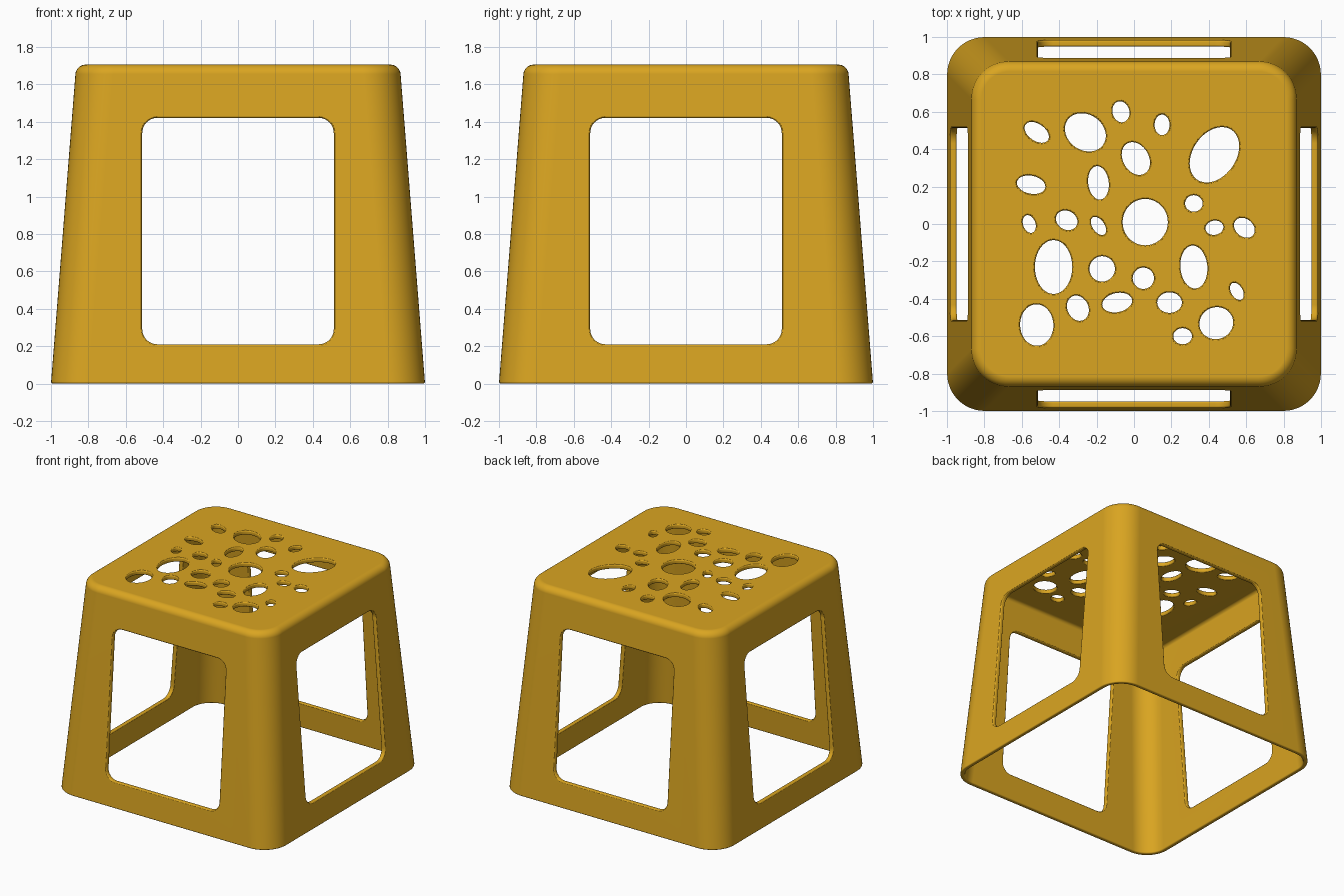
import bpy
import bmesh
from math import sin, cos, pi, radians
from mathutils import Matrix, Vector

cube = bpy.data.objects.get("Cube")
if cube:
    bpy.data.objects.remove(cube, do_unlink=True)

HEIGHT = 1.705
THICK = 0.035
TAPER = 0.079
CORNER = 0.2
EDGE = 0.01
FILLET = 0.05


def wall(z):
    """Half width of the outer wall at a height."""
    return 1 - TAPER * z


def rounded_rect(hx, hy, r, steps=12):
    """Outline of a rectangle with round corners."""
    points = []
    corners = ((1, 1), (-1, 1), (-1, -1), (1, -1))
    for quarter, (sx, sy) in enumerate(corners):
        for i in range(steps + 1):
            a = (quarter + i / steps) * pi / 2
            points.append((sx * (hx - r) + r * cos(a), sy * (hy - r) + r * sin(a)))
    return points


def loft(bm, rings):
    """Skin a row of equal rings and cap both ends."""
    loops = [[bm.verts.new(p) for p in ring] for ring in rings]
    for low, high in zip(loops, loops[1:]):
        for i in range(len(low)):
            j = (i + 1) % len(low)
            bm.faces.new((low[i], low[j], high[j], high[i]))
    bm.faces.new(loops[0])
    bm.faces.new(loops[-1])


def make_object(name, bm):
    bmesh.ops.recalc_face_normals(bm, faces=bm.faces[:])
    mesh = bpy.data.meshes.new(name)
    bm.to_mesh(mesh)
    bm.free()
    obj = bpy.data.objects.new(name, mesh)
    bpy.context.collection.objects.link(obj)
    return obj


def cut_profile(thickness):
    """Depth and flare of a cut whose two mouths are rounded."""
    arc = [(EDGE * (1 - cos(a)), EDGE * (1 - sin(a)))
           for a in map(radians, (20, 40, 65, 90))]
    near = [(-0.1, 0.03)] + arc
    return near + [(thickness - d, e) for d, e in reversed(near)]


# Shell profile: under the seat, down the inside, round the rim, up the outside
profile = []
inner_top = HEIGHT - THICK
for i in range(6):
    a = pi / 2 * (1 - i / 5)
    z = inner_top - FILLET / 2 * (1 - sin(a))
    profile.append((THICK + FILLET / 2 * (1 - cos(a)), z))
for i in range(5):
    a = pi / 2 * i / 4
    profile.append((THICK - EDGE * (1 - cos(a)), EDGE * (1 - sin(a))))
for i in range(5):
    a = pi / 2 * (1 - i / 4)
    profile.append((EDGE * (1 - cos(a)), EDGE * (1 - sin(a))))
for i in range(9):
    a = pi / 2 * i / 8
    profile.append((FILLET * (1 - cos(a)), HEIGHT - FILLET * (1 - sin(a))))

bm = bmesh.new()
rings = []
for inset, z in profile:
    half = wall(z) - inset
    outline = rounded_rect(half, half, CORNER - inset)
    rings.append([(x, y, z) for x, y in outline])
loft(bm, rings)
stool = make_object("stool_shell", bm)

# Cutters for the four side openings, following the slope of the walls
bm = bmesh.new()
MID, HALF_W, HALF_H = 0.815, 0.512, 0.605
for side in range(4):
    turn = Matrix.Rotation(side * pi / 2, 3, "Z")
    rings = []
    for depth, flare in cut_profile(THICK):
        outline = rounded_rect(HALF_W + flare, HALF_H + flare, 0.08 + flare, 8)
        rings.append([turn @ Vector((x, depth - wall(MID + h), MID + h))
                      for x, h in outline])
    loft(bm, rings)

# Seat holes: centre x, y in hundredths, radii in thousandths, angle in degrees
HOLES = (
    (-52, 49, 80, 52, -35), (-26, 49, 123, 102, -35), (-7, 60, 64, 52, 105),
    (15, 53, 62, 47, 90), (1, 35, 100, 76, 120), (43, 37, 169, 122, 55),
    (-55, 21, 84, 55, -12), (-19, 22, 97, 62, 97), (6, 1, 131, 128, 90),
    (-36, 2, 67, 57, -30), (-56, 0, 56, 40, 110), (-19, -1, 62, 39, 125),
    (32, 11, 54, 51, 0), (43, -2, 55, 45, 10), (59, -2, 68, 54, -40),
    (-43, -23, 151, 107, 90), (-17, -24, 75, 75, 0), (5, -29, 64, 64, 0),
    (32, -23, 122, 79, 95), (55, -36, 57, 38, 120), (-30, -45, 77, 63, 115),
    (-9, -42, 88, 58, 12), (19, -42, 73, 62, 0), (-52, -54, 118, 96, 92),
    (44, -53, 98, 92, 20), (26, -60, 57, 50, 0),
)
SIDES = 40
for cx, cy, ra, rb, tilt in HOLES:
    turn = Matrix.Rotation(radians(tilt), 3, "Z")
    rings = []
    for depth, flare in cut_profile(THICK):
        grow = flare - EDGE * 0.7
        ring = []
        for i in range(SIDES):
            a = 2 * pi * i / SIDES
            p = Vector(((ra / 1000 + grow) * cos(a), (rb / 1000 + grow) * sin(a), 0))
            ring.append(turn @ p + Vector((cx / 100, cy / 100, HEIGHT - depth)))
        rings.append(ring)
    loft(bm, rings)
cutter = make_object("opening_cutter", bm)
cutter.hide_render = True

# Cut the openings, then drop the cutter
bpy.ops.object.select_all(action="DESELECT")
bpy.context.view_layer.objects.active = stool
stool.select_set(True)
cut = stool.modifiers.new("openings", "BOOLEAN")
cut.operation = "DIFFERENCE"
cut.solver = "EXACT"
cut.object = cutter
bpy.ops.object.modifier_apply(modifier=cut.name)
bpy.data.objects.remove(cutter, do_unlink=True)

# Golden plastic
gold = bpy.data.materials.new("golden_yellow_plastic")
gold.use_nodes = True
colour = (0.70, 0.376, 0.015, 1)
gold.diffuse_color = colour
gold.node_tree.nodes["Principled BSDF"].inputs["Base Color"].default_value = colour
stool.data.materials.clear()
stool.data.materials.append(gold)

# Smooth shading with the large flats kept flat
bpy.ops.object.shade_smooth_by_angle(angle=radians(40))
weighted = stool.modifiers.new("flat_panels", "WEIGHTED_NORMAL")
weighted.keep_sharp = True
